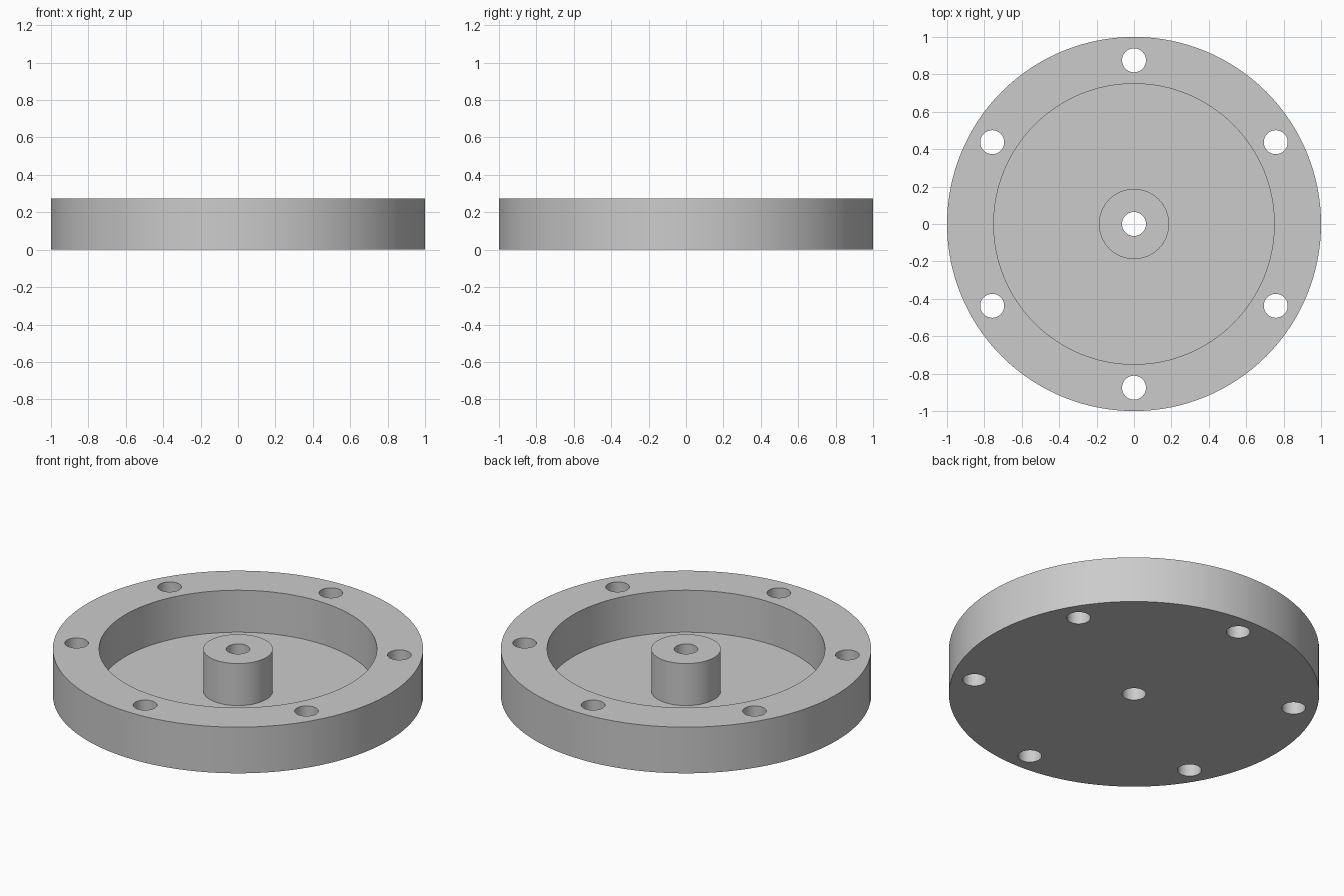
import bpy
import bmesh
from math import radians, sin, cos, tau

cube = bpy.data.objects.get("Cube")
if cube:
    bpy.data.objects.remove(cube, do_unlink=True)

HEIGHT, FLOOR = 0.275, 0.025
OUTER_R, CAVITY_R, BOSS_R, HOLE_R = 1.0, 0.75, 0.1875, 0.064
BOLT_CIRCLE_R, BOLTS = 0.875, 6

grey = bpy.data.materials.new("plain grey")
grey.use_nodes = True
colour = (0.6, 0.6, 0.6, 1)
grey.diffuse_color = colour
grey.node_tree.nodes["Principled BSDF"].inputs["Base Color"].default_value = colour


def add_object(name, bm):
    bmesh.ops.recalc_face_normals(bm, faces=bm.faces)
    mesh = bpy.data.meshes.new(name)
    bm.to_mesh(mesh)
    bm.free()
    mesh.materials.append(grey)
    obj = bpy.data.objects.new(name, mesh)
    bpy.context.collection.objects.link(obj)
    return obj


# Flange with open cavity, central boss and centre bore, turned from one profile
profile = [(HOLE_R, 0), (OUTER_R, 0), (OUTER_R, HEIGHT), (CAVITY_R, HEIGHT),
           (CAVITY_R, FLOOR), (BOSS_R, FLOOR), (BOSS_R, HEIGHT), (HOLE_R, HEIGHT)]
bm = bmesh.new()
ring = [bm.verts.new((r, 0, z)) for r, z in profile]
edges = [bm.edges.new((a, b)) for a, b in zip(ring, ring[1:] + ring[:1])]
bmesh.ops.spin(bm, geom=ring + edges, cent=(0, 0, 0), axis=(0, 0, 1),
               angle=tau, steps=128, use_duplicate=False)
bmesh.ops.remove_doubles(bm, verts=bm.verts, dist=1e-4)
flange = add_object("flange_body", bm)

# Ring of bolt holes
bm = bmesh.new()
for i in range(BOLTS):
    a = radians(90) + i * tau / BOLTS
    hole = bmesh.ops.create_cone(bm, cap_ends=True, segments=48, radius1=HOLE_R,
                                 radius2=HOLE_R, depth=HEIGHT * 2)
    bmesh.ops.translate(bm, verts=hole["verts"],
                        vec=(BOLT_CIRCLE_R * cos(a), BOLT_CIRCLE_R * sin(a), HEIGHT / 2))
cutter = add_object("bolt_hole_cutter", bm)
cutter.hide_render = True

cut = flange.modifiers.new("bolt_holes", 'BOOLEAN')
cut.operation = 'DIFFERENCE'
cut.solver = 'EXACT'
cut.object = cutter

bpy.ops.object.select_all(action='DESELECT')
flange.select_set(True)
bpy.context.view_layer.objects.active = flange
bpy.ops.object.modifier_apply(modifier=cut.name)
bpy.data.objects.remove(cutter, do_unlink=True)
bpy.ops.object.shade_smooth_by_angle(angle=radians(30))
